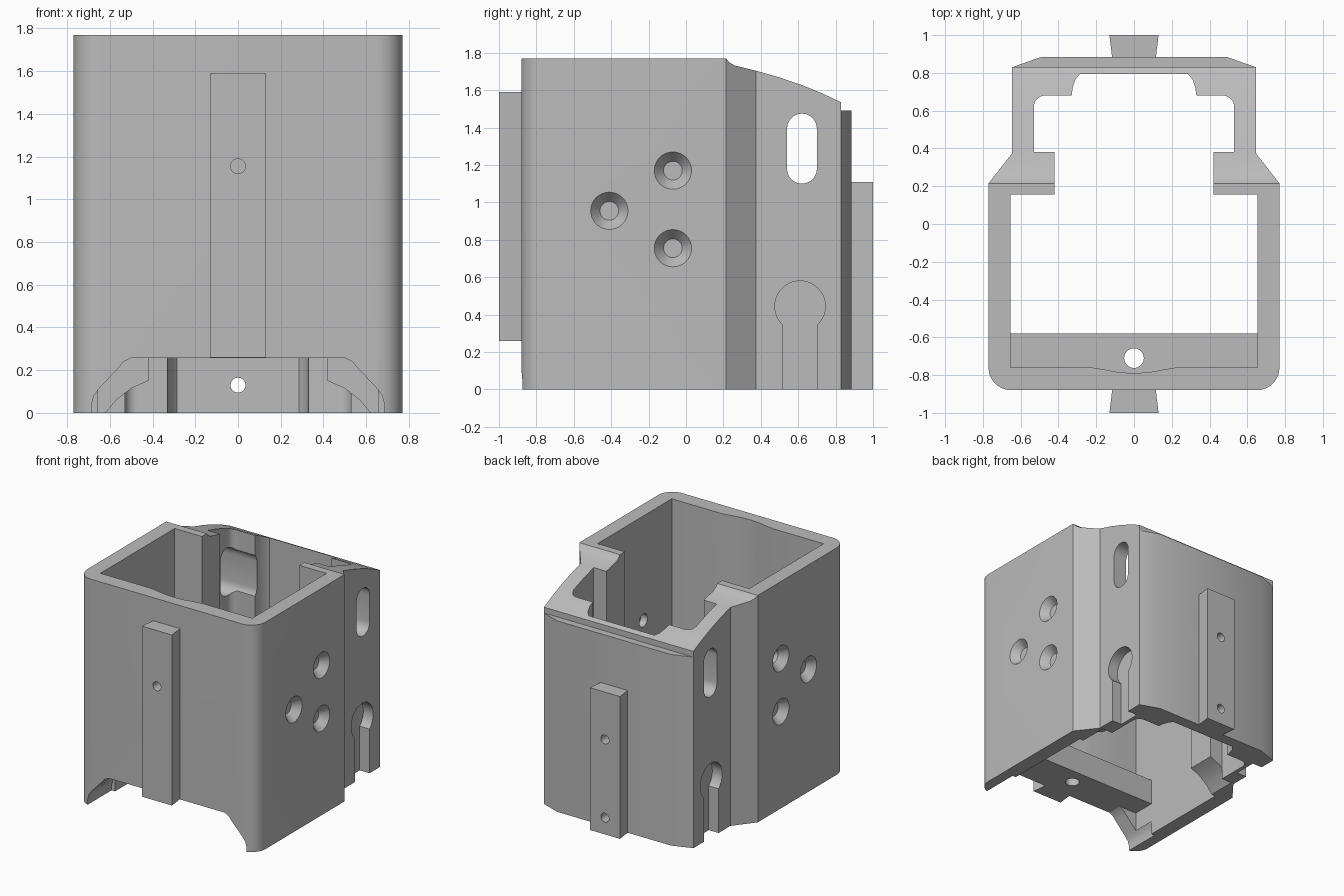
import bpy, bmesh
from math import sin, cos, pi, radians
from mathutils import Matrix

if "Cube" in bpy.data.objects:
    bpy.data.objects.remove(bpy.data.objects["Cube"])

grey = bpy.data.materials.new("plain grey")
grey.use_nodes = True
grey.diffuse_color = (0.5, 0.5, 0.5, 1)
grey.node_tree.nodes["Principled BSDF"].inputs["Base Color"].default_value = (0.5, 0.5, 0.5, 1)


def finish(name, bm):
    bmesh.ops.recalc_face_normals(bm, faces=bm.faces)
    mesh = bpy.data.meshes.new(name)
    bm.to_mesh(mesh)
    bm.free()
    mesh.materials.append(grey)
    ob = bpy.data.objects.new(name, mesh)
    bpy.context.scene.collection.objects.link(ob)
    return ob


def prism(name, pts, axis, a, b):
    """Extrude a 2D outline along an axis from a to b."""
    place = {"x": lambda u, v, w: (w, u, v),
             "y": lambda u, v, w: (u, w, v),
             "z": lambda u, v, w: (u, v, w)}[axis]
    bm = bmesh.new()
    rings = [[bm.verts.new(place(u, v, w)) for u, v in pts] for w in (a, b)]
    n = len(pts)
    for ring in rings:
        bm.faces.new(ring)
    for i in range(n):
        j = (i + 1) % n
        bm.faces.new((rings[0][i], rings[0][j], rings[1][j], rings[1][i]))
    return finish(name, bm)


def arc(cx, cy, r, start, end, steps=10):
    angles = [radians(start + (end - start) * i / steps) for i in range(steps + 1)]
    return [(cx + r * cos(t), cy + r * sin(t)) for t in angles]


def mirrored(half):
    """Close a right-hand outline with its reflection."""
    return half + [(-x, y) for x, y in reversed(half) if abs(x) > 1e-6]


def cone(name, r1, r2, centre, length, axis):
    turn = {"x": Matrix.Rotation(pi / 2, 4, "Y"),
            "y": Matrix.Rotation(-pi / 2, 4, "X"),
            "z": Matrix.Identity(4)}[axis]
    bm = bmesh.new()
    bmesh.ops.create_cone(bm, cap_ends=True, segments=32, radius1=r1, radius2=r2,
                          depth=length, matrix=Matrix.Translation(centre) @ turn)
    return finish(name, bm)


def cut(ob, cutter):
    mod = ob.modifiers.new("cut", "BOOLEAN")
    mod.operation = "DIFFERENCE"
    mod.solver = "EXACT"
    mod.object = cutter
    bpy.context.view_layer.objects.active = ob
    bpy.ops.object.modifier_apply(modifier=mod.name)
    bpy.data.objects.remove(cutter)


# Housing: outer footprint
outer = mirrored(arc(0.65, -0.76, 0.12, -90, 0)
                 + [(0.77, 0.215), (0.645, 0.375), (0.645, 0.83), (0.49, 0.885)])
body = prism("housing", outer, "z", 0, 1.77)

# Hollow interior with side ribs and stepped back wall
inner = mirrored([(0, -0.79), (0.08, -0.785), (0.16, -0.77), (0.22, -0.76),
                  (0.655, -0.76), (0.655, 0.155), (0.42, 0.155), (0.42, 0.38), (0.53, 0.38)]
                 + arc(0.47, 0.62, 0.06, 0, 90)
                 + [(0.33, 0.68), (0.325, 0.72), (0.31, 0.765), (0.285, 0.795)])
cut(body, prism("interior_cutter", inner, "z", -0.2, 2))

# Sloping top toward the back, with a step at the rear edge
slope = [(0.215, 1.77), (0.23, 1.75), (0.26, 1.732), (0.375, 1.704), (0.5, 1.668),
         (0.62, 1.627), (0.73, 1.582), (0.83, 1.535), (0.83, 1.49), (1.1, 1.49), (1.1, 2), (0.215, 2)]
cut(body, prism("slope_cutter", slope, "x", -1, 1))

# Arched opening at the bottom of the front
opening = mirrored([(0.685, -0.1), (0.685, 0.04), (0.675, 0.08), (0.65, 0.115),
                    (0.56, 0.21), (0.535, 0.24), (0.5, 0.258)])
cut(body, prism("opening_cutter", opening, "y", -1.2, -0.58))

# Relief under the side ribs
relief = mirrored([(0.62, -0.1), (0.62, 0), (0.57, 0.06), (0.5, 0.115), (0.42, 0.15)])
cut(body, prism("relief_cutter", relief, "y", 0.1, 0.38))

# Side slots running straight through
slot = arc(0.62, 1.395, 0.08, 0, 180) + arc(0.62, 1.18, 0.08, 180, 360)
cut(body, prism("slot_cutter", slot, "x", -1, 1))

# Blind keyholes on both sides
keyhole = [(0.52, -0.1), (0.7, -0.1)] + arc(0.61, 0.445, 0.135, -48, 228, 32)
for side in (-1, 1):
    cut(body, prism("keyhole_cutter", keyhole, "x", side * 0.56, side * 0.8))

# Countersunk screw holes
for y, z in ((-0.07, 1.17), (-0.41, 0.955), (-0.07, 0.755)):
    cut(body, cone("screw_cutter", 0.05, 0.05, (0, y, z), 2, "x"))
    for side in (-1, 1):
        radii = (0.05, 0.108) if side > 0 else (0.108, 0.05)
        cut(body, cone("sink_cutter", *radii, (side * 0.745, y, z), 0.07, "x"))

# Dovetail rails on the front and back
rails = []
for name, side, low, high in (("front_rail", -1, 0.26, 1.59), ("back_rail", 1, 0, 1.11)):
    shape = mirrored([(0.115, side * 0.875), (0.13, side)])
    rails.append(prism(name, shape, "z", low, high))

# Pin holes through rails and walls
for rail, side, heights in ((rails[0], -1, (1.155,)), (rails[1], 1, (0.13, 0.74))):
    for z in heights:
        for part in (body, rail):
            cut(part, cone("pin_cutter", 0.035, 0.035, (0, side * 0.9, z), 0.5, "y"))

# Inner ledge above the opening
ledge = prism("inner_ledge", mirrored([(0.66, -0.8), (0.66, -0.58)]), "z", 0.258, 0.46)
cut(ledge, cone("ledge_cutter", 0.052, 0.052, (0, -0.71, 0.35), 0.6, "z"))

# Smooth curved walls, keep hard edges
for ob in [body, ledge] + rails:
    bpy.ops.object.select_all(action="DESELECT")
    ob.select_set(True)
    bpy.context.view_layer.objects.active = ob
    bpy.ops.object.shade_smooth_by_angle(angle=radians(25))
